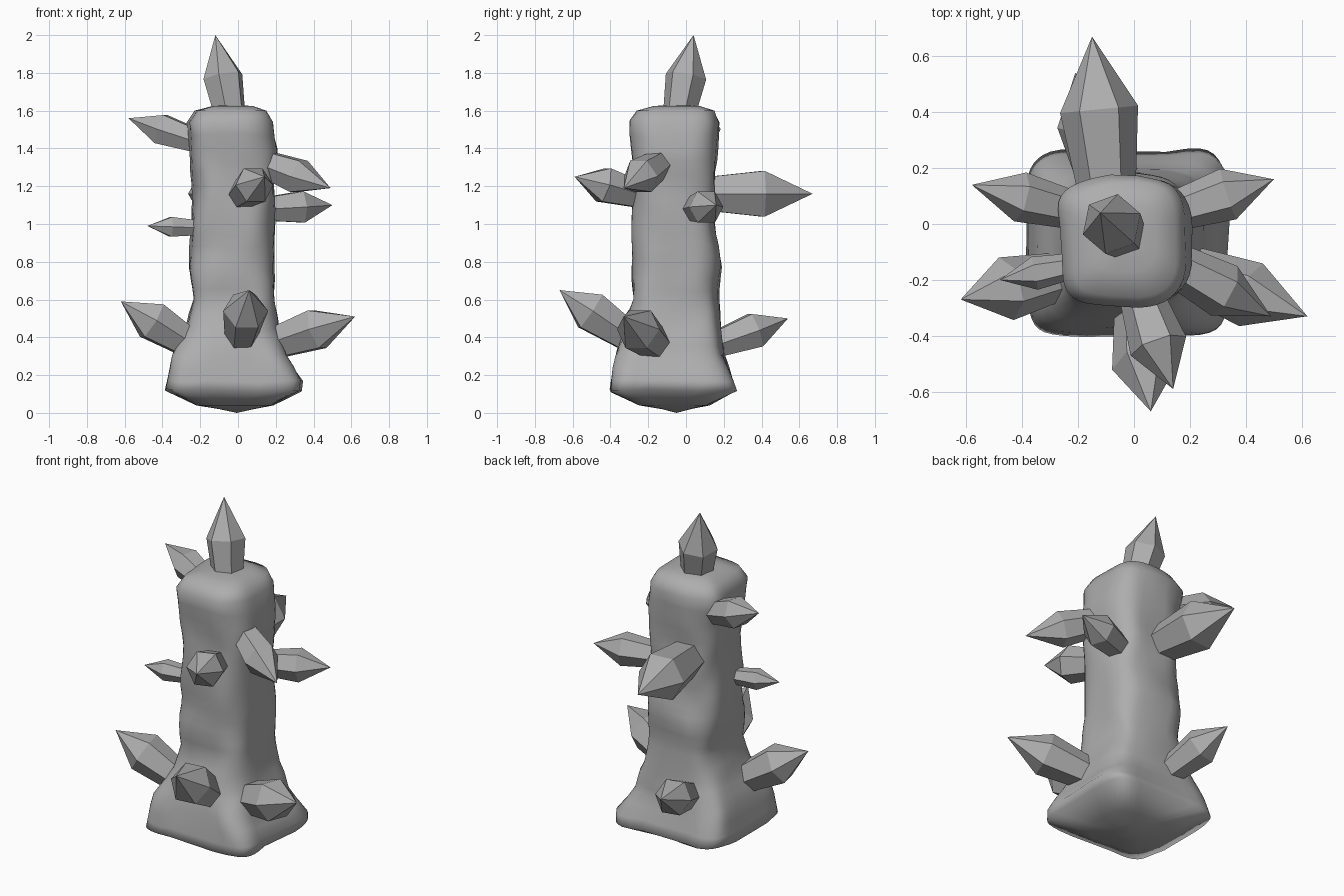
import bpy, bmesh, math
from mathutils import Vector, noise

old = bpy.data.objects.get("Cube")
if old:
    bpy.data.objects.remove(old, do_unlink=True)

grey = bpy.data.materials.new("stone grey")
grey.use_nodes = True
COLOUR = (0.42, 0.42, 0.42, 1)
grey.diffuse_color = COLOUR
grey.node_tree.nodes["Principled BSDF"].inputs["Base Color"].default_value = COLOUR


def add_object(name, bm, smooth):
    bmesh.ops.recalc_face_normals(bm, faces=bm.faces)
    for f in bm.faces:
        f.smooth = smooth
    mesh = bpy.data.meshes.new(name)
    bm.to_mesh(mesh)
    bm.free()
    mesh.materials.append(grey)
    ob = bpy.data.objects.new(name, mesh)
    bpy.context.collection.objects.link(ob)
    return ob


def skin(bm, rings):
    for a, b in zip(rings, rings[1:]):
        n = len(a)
        for i in range(n):
            j = (i + 1) % n
            bm.faces.new((a[i], a[j], b[j], b[i]))


# Lumpy square pillar: height, x range, y range, squareness
SECTIONS = [
    (0.02, -0.10, 0.08, -0.13, 0.03, 2.5),
    (0.04, -0.22, 0.19, -0.25, 0.13, 3),
    (0.12, -0.39, 0.33, -0.41, 0.27, 6),
    (0.17, -0.38, 0.34, -0.40, 0.25, 6),
    (0.30, -0.36, 0.27, -0.38, 0.21, 4.5),
    (0.45, -0.27, 0.21, -0.32, 0.18, 4),
    (0.60, -0.24, 0.20, -0.28, 0.17, 4),
    (0.77, -0.26, 0.18, -0.28, 0.18, 3.5),
    (1.00, -0.24, 0.19, -0.28, 0.15, 3.5),
    (1.20, -0.24, 0.20, -0.28, 0.15, 3.5),
    (1.40, -0.25, 0.21, -0.28, 0.16, 3.5),
    (1.54, -0.27, 0.18, -0.30, 0.17, 3.5),
    (1.60, -0.23, 0.15, -0.26, 0.14, 3.5),
    (1.625, -0.14, 0.08, -0.17, 0.06, 3),
]
SIDES = 40


def spread(c, power):
    return math.copysign(abs(c) ** (2 / power), c)


bm = bmesh.new()
rings = []
levels = []
for s, t in zip(SECTIONS, SECTIONS[1:]):
    steps = max(1, round((t[0] - s[0]) / 0.06))
    levels += [[p + (q - p) * k / steps for p, q in zip(s, t)] for k in range(steps)]
levels.append(SECTIONS[-1])
for z, x0, x1, y0, y1, power in levels:
    ring = []
    for i in range(SIDES):
        a = math.tau * (i + 0.5) / SIDES
        u, v = spread(math.cos(a), power), spread(math.sin(a), power)
        # the foot flares at its corners and pinches between them
        if 0.1 < z < 0.32:
            pinch = 0.94 + 0.09 * abs(u * v)
            u, v = u * pinch, v * pinch
        p = Vector(((x0 + x1 + u * (x1 - x0)) / 2, (y0 + y1 + v * (y1 - y0)) / 2, z))
        lump = noise.noise_vector(p * 5) * 0.022
        if z < 0.1 or z > 1.58:
            lump.z = 0
        ring.append(bm.verts.new(p + lump))
    rings.append(ring)
skin(bm, rings)
for ring, z in ((rings[0], 0.0), (rings[-1], 1.63)):
    tip = bm.verts.new(sum((v.co for v in ring), Vector()) / SIDES)
    tip.co.z = z
    for i in range(SIDES):
        bm.faces.new((ring[i], ring[(i + 1) % SIDES], tip))
add_object("pillar", bm, True)


# Six-sided crystals: narrow root, wide shoulder, pointed tip
def crystal(name, root, tip, radius, shoulder=0.52, roll=0.0):
    root, tip = Vector(root), Vector(tip)
    axis = tip - root
    turn = axis.to_track_quat('Z', 'Y')
    bm = bmesh.new()
    rings = []
    for t, r in ((-0.15, 0.7 * radius), (shoulder, radius)):
        ring = []
        for i in range(6):
            a = math.tau * i / 6 + roll
            ring.append(bm.verts.new(
                root + axis * t + turn @ Vector((math.cos(a) * r, math.sin(a) * r, 0))))
        rings.append(ring)
    skin(bm, rings)
    bm.faces.new(rings[0])
    point = bm.verts.new(tip)
    for i in range(6):
        bm.faces.new((rings[1][i], rings[1][(i + 1) % 6], point))
    add_object(name, bm, False)


crystal("top_crystal", (-0.04, -0.04, 1.56), (-0.12, 0.04, 2.0), 0.11, 0.5, 0.6)
crystal("upper_right_crystal", (-0.22, 0.05, 1.44), (-0.58, 0.14, 1.56), 0.09)
crystal("upper_left_crystal", (0.14, -0.14, 1.32), (0.49, -0.33, 1.19), 0.1)
crystal("middle_left_crystal", (0.16, 0.05, 1.08), (0.50, 0.16, 1.10), 0.095)
crystal("middle_right_crystal", (-0.22, -0.15, 0.98), (-0.48, -0.20, 0.99), 0.06)
crystal("lower_left_crystal", (0.20, -0.17, 0.37), (0.62, -0.33, 0.51), 0.12)
crystal("lower_right_crystal", (-0.28, -0.19, 0.38), (-0.62, -0.27, 0.59), 0.115)
crystal("lower_front_crystal", (0.02, -0.33, 0.42), (0.06, -0.67, 0.65), 0.12)
crystal("upper_front_crystal", (0.03, -0.27, 1.16), (0.14, -0.59, 1.25), 0.105)
crystal("middle_back_crystal", (-0.10, 0.15, 1.16), (-0.15, 0.67, 1.16), 0.14, 0.5)
crystal("lower_back_crystal", (-0.13, 0.18, 0.37), (-0.21, 0.54, 0.50), 0.105)
